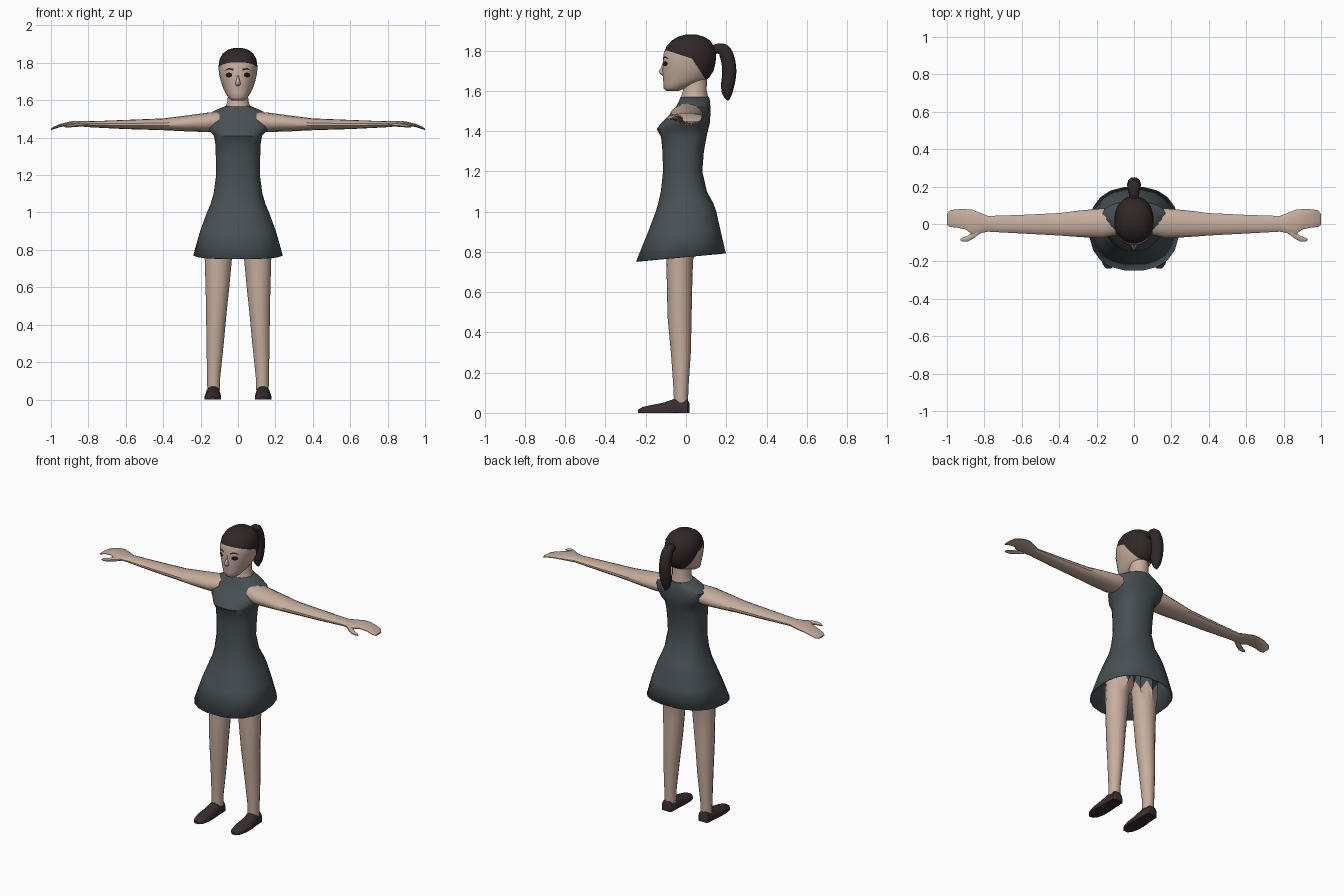
import bpy, bmesh, math
from mathutils import Vector
from mathutils.bvhtree import BVHTree

if "Cube" in bpy.data.objects:
    bpy.data.objects.remove(bpy.data.objects["Cube"])


def material(name, rgb):
    m = bpy.data.materials.new(name)
    m.use_nodes = True
    m.diffuse_color = (*rgb, 1)
    m.node_tree.nodes["Principled BSDF"].inputs["Base Color"].default_value = (*rgb, 1)
    return m


SKIN = material("skin", (0.57, 0.42, 0.34))
DRESS = material("slate_dress", (0.065, 0.081, 0.09))
HAIR = material("dark_brown_hair", (0.031, 0.02, 0.021))
SHOE = material("brown_shoe", (0.042, 0.026, 0.027))
EYE = material("dark_eye", (0.012, 0.009, 0.009))


def loft(axis, rings, seg=16, power=2.0, side=1, open_start=False):
    """Skin rounded rings (position, lo_a, hi_a, lo_b, hi_b) along an axis."""
    bm = bmesh.new()
    a, b = [i for i in range(3) if i != axis]
    loops = []
    for pos, a0, a1, b0, b1 in rings:
        loop = []
        for k in range(seg):
            t = math.tau * (k + 0.5) / seg
            c, s = math.cos(t), math.sin(t)
            co = Vector()
            co[axis] = pos
            co[a] = (a0 + a1) / 2 + (a1 - a0) / 2 * math.copysign(abs(c) ** (2 / power), c)
            co[b] = (b0 + b1) / 2 + (b1 - b0) / 2 * math.copysign(abs(s) ** (2 / power), s)
            co.x *= side
            loop.append(bm.verts.new(co))
        loops.append(loop)
    for lo, hi in zip(loops, loops[1:]):
        for k in range(seg):
            n = (k + 1) % seg
            bm.faces.new((lo[k], lo[n], hi[n], hi[k]))
    if not open_start:
        bm.faces.new(loops[0])
    bm.faces.new(loops[-1])
    bmesh.ops.recalc_face_normals(bm, faces=bm.faces[:])
    return bm, loops


def finish(name, bm, *mats, angle=40):
    mesh = bpy.data.meshes.new(name)
    bm.to_mesh(mesh)
    bm.free()
    ob = bpy.data.objects.new(name, mesh)
    bpy.context.collection.objects.link(ob)
    for m in mats:
        mesh.materials.append(m)
    bpy.ops.object.select_all(action="DESELECT")
    ob.select_set(True)
    bpy.context.view_layer.objects.active = ob
    bpy.ops.object.shade_smooth_by_angle(angle=math.radians(angle))
    return ob


def centred(rows):
    return [(z, -w, w, y0, y1) for z, w, y0, y1 in rows]


# Dress: flared skirt, narrow waist, bust and shoulders
dress, loops = loft(2, centred([
    (0.775, 0.24, -0.25, 0.20), (0.9, 0.205, -0.19, 0.175),
    (1.0, 0.168, -0.152, 0.152), (1.04, 0.15, -0.14, 0.138),
    (1.1, 0.132, -0.126, 0.105), (1.2, 0.118, -0.115, 0.082),
    (1.3, 0.12, -0.118, 0.09), (1.37, 0.123, -0.125, 0.103),
    (1.41, 0.13, -0.147, 0.112), (1.44, 0.16, -0.125, 0.12),
    (1.48, 0.178, -0.085, 0.122), (1.52, 0.172, -0.05, 0.122),
    (1.55, 0.115, -0.036, 0.12), (1.57, 0.065, -0.026, 0.115)]),
    seg=20, power=2.4, open_start=True)
for v in loops[0]:
    v.co.z += 0.09 * v.co.y  # the hem dips towards the front
ob = finish("dress", dress, DRESS)
hem = ob.modifiers.new("cloth", "SOLIDIFY")
hem.thickness = 0.005

# Neck
neck, _ = loft(2, centred([
    (1.54, 0.075, -0.03, 0.11), (1.575, 0.064, -0.024, 0.11),
    (1.6, 0.056, -0.016, 0.104), (1.69, 0.055, -0.015, 0.105)]))
finish("neck", neck, SKIN)

# Head, split along two hairline planes
head, _ = loft(2, centred([
    (1.6, 0.034, -0.10, -0.035), (1.612, 0.05, -0.112, -0.005),
    (1.64, 0.068, -0.113, 0.07), (1.665, 0.08, -0.115, 0.115),
    (1.70, 0.092, -0.117, 0.138), (1.74, 0.102, -0.115, 0.148),
    (1.78, 0.105, -0.113, 0.15), (1.82, 0.099, -0.098, 0.142),
    (1.85, 0.082, -0.072, 0.12), (1.87, 0.055, -0.038, 0.088),
    (1.88, 0.022, 0.0, 0.05)]), seg=28, power=2.15)
planes = [(Vector((0, 0, 1.77)), Vector((0, 0.32, 1))),
          (Vector((0, 0.03, 1.76)), Vector((0, 0.115, 0.075)))]
for co, no in planes:
    geom = head.verts[:] + head.edges[:] + head.faces[:]
    bmesh.ops.bisect_plane(head, geom=geom, plane_co=co, plane_no=no)
for f in head.faces:
    mid = f.calc_center_median()
    f.material_index = int(any((mid - co).dot(no) > 0 for co, no in planes))
surface = BVHTree.FromBMesh(head)
finish("head", head, SKIN, HAIR, angle=50)


def plate(name, outline, mat):
    """Thin painted patch laid on the face."""
    bm = bmesh.new()
    verts = []
    for x, z in outline:
        hit, normal, _, _ = surface.ray_cast(Vector((x, -1, z)), Vector((0, 1, 0)))
        verts.append(bm.verts.new(hit + normal * 0.003))
    face = bm.faces.new(verts)
    face.normal_update()
    if face.normal.y > 0:
        face.normal_flip()
    finish(name, bm, mat)


# Nose
nose, _ = loft(2, centred([
    (1.675, 0.009, -0.118, -0.09), (1.685, 0.016, -0.131, -0.09),
    (1.697, 0.013, -0.138, -0.09), (1.715, 0.008, -0.126, -0.09),
    (1.745, 0.005, -0.115, -0.09)]), seg=8)
finish("nose", nose, SKIN, angle=60)

# Ponytail: tapered tube
curve = bpy.data.curves.new("ponytail", "CURVE")
curve.dimensions = "3D"
curve.bevel_depth = 0.037
curve.bevel_resolution = 3
curve.use_fill_caps = True
path = [(0.125, 1.80, 0.6), (0.16, 1.815, 0.7), (0.195, 1.80, 0.95), (0.213, 1.74, 1.0),
        (0.216, 1.68, 1.0), (0.205, 1.62, 0.95), (0.205, 1.575, 0.65), (0.21, 1.553, 0.15)]
spline = curve.splines.new("NURBS")
spline.points.add(len(path) - 1)
for p, (y, z, r) in zip(spline.points, path):
    p.co = (0, y, z, 1)
    p.radius = r
spline.order_u = 3
spline.use_endpoint_u = True
spline.resolution_u = 4
curve.materials.append(HAIR)
bpy.context.collection.objects.link(bpy.data.objects.new("ponytail", curve))

for side, label in ((1, "left"), (-1, "right")):
    # Arm and flat mitten hand
    arm, _ = loft(0, [
        (0.10, -0.06, 0.08, 1.435, 1.54), (0.17, -0.078, 0.085, 1.43, 1.533),
        (0.28, -0.072, 0.075, 1.434, 1.518), (0.4, -0.063, 0.06, 1.44, 1.503),
        (0.6, -0.052, 0.05, 1.446, 1.495), (0.78, -0.042, 0.044, 1.455, 1.488),
        (0.82, -0.05, 0.06, 1.458, 1.49), (0.865, -0.058, 0.078, 1.464, 1.49),
        (0.9, -0.03, 0.081, 1.465, 1.486), (0.95, -0.02, 0.08, 1.457, 1.474),
        (0.985, -0.017, 0.074, 1.446, 1.459), (1.0, -0.005, 0.055, 1.441, 1.449)],
        seg=14, side=side)
    finish(label + "_arm", arm, SKIN)
    thumb, _ = loft(0, [
        (0.82, -0.05, -0.015, 1.46, 1.484), (0.86, -0.08, -0.04, 1.457, 1.482),
        (0.89, -0.096, -0.062, 1.455, 1.476), (0.915, -0.095, -0.072, 1.454, 1.47),
        (0.928, -0.088, -0.078, 1.456, 1.464)], seg=8, side=side)
    finish(label + "_thumb", thumb, SKIN)

    # Leg with a zigzag edge where the shorts begin
    leg, loops = loft(2, [
        (0.05, 0.095, 0.165, -0.06, 0.01), (0.12, 0.094, 0.166, -0.062, 0.012),
        (0.3, 0.075, 0.17, -0.075, 0.024), (0.48, 0.058, 0.172, -0.092, 0.028),
        (0.6, 0.045, 0.175, -0.094, 0.03), (0.76, 0.03, 0.18, -0.098, 0.035),
        (0.85, 0.008, 0.18, -0.1, 0.06), (1.0, -0.01, 0.145, -0.1, 0.09)],
        seg=14, side=side)
    for f in leg.faces:
        f.material_index = int(f.calc_center_median().z > 0.86)
    for k, v in enumerate(loops[6]):
        v.co.z += 0.03 * (-1) ** k
    finish(label + "_leg", leg, SKIN, DRESS)

    # Shoe with a flat sole
    shoe, _ = loft(1, [
        (0.018, 0.105, 0.16, -0.03, 0.045), (0.008, 0.096, 0.17, -0.04, 0.068),
        (-0.06, 0.093, 0.174, -0.04, 0.07), (-0.11, 0.09, 0.179, -0.04, 0.052),
        (-0.17, 0.09, 0.179, -0.03, 0.04), (-0.215, 0.1, 0.168, -0.02, 0.03),
        (-0.238, 0.12, 0.15, -0.01, 0.016)], power=2.4, side=side)
    for v in shoe.verts:
        v.co.z = max(0, v.co.z)
    bmesh.ops.remove_doubles(shoe, verts=shoe.verts[:], dist=0.0005)
    finish(label + "_shoe", shoe, SHOE)

    # Eye and brow
    ring = [math.tau * k / 12 for k in range(12)]
    plate(label + "_eye", [(side * (0.047 + 0.017 * math.cos(t)), 1.735 + 0.013 * math.sin(t))
                           for t in ring], EYE)
    plate(label + "_brow", [(side * x, z) for x, z in (
        (0.022, 1.758), (0.045, 1.764), (0.072, 1.757), (0.048, 1.773), (0.022, 1.768))], HAIR)
